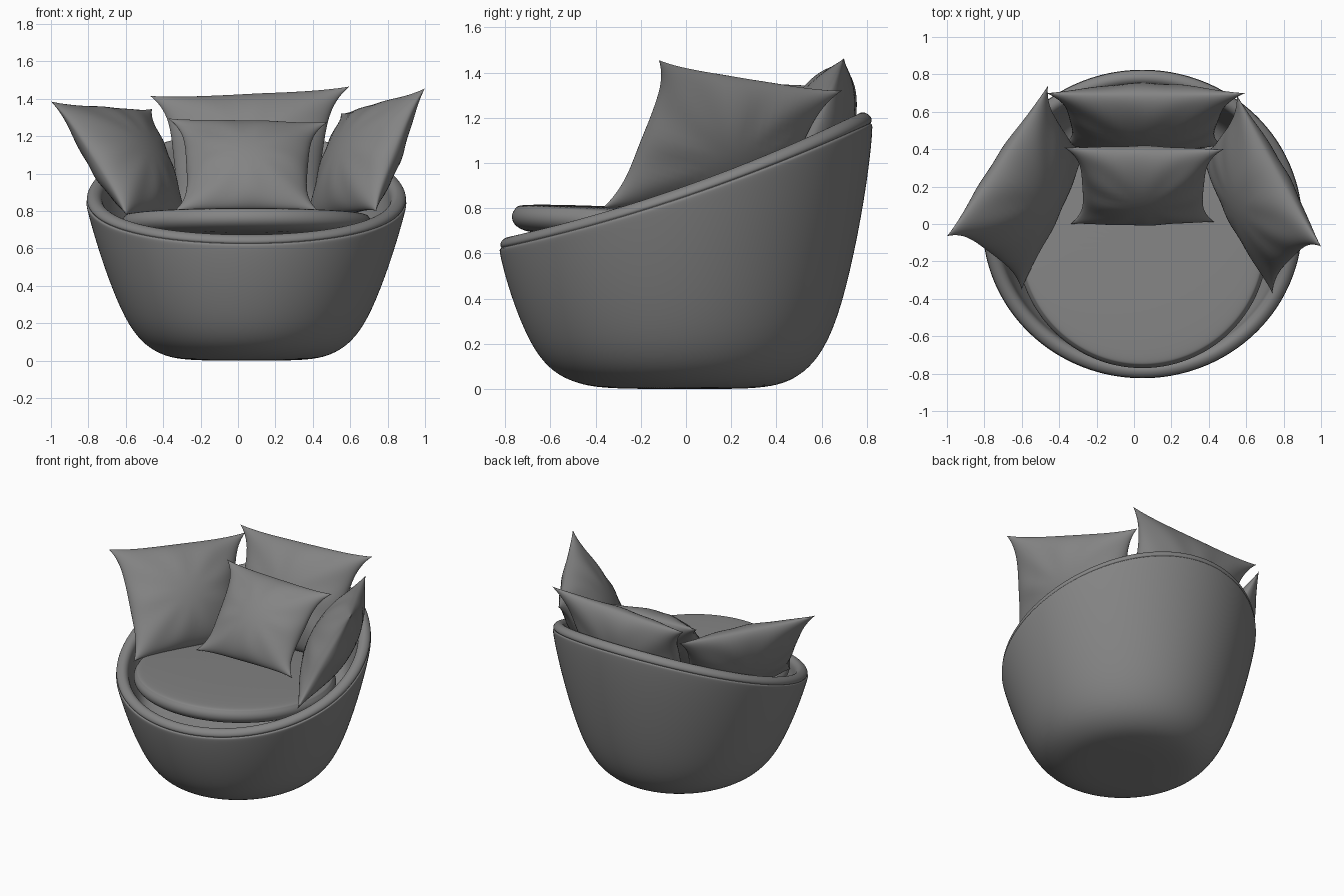
import bpy, bmesh, math
from mathutils import Vector

if "Cube" in bpy.data.objects:
    bpy.data.objects.remove(bpy.data.objects["Cube"])

mat = bpy.data.materials.new("grey fabric")
mat.diffuse_color = (0.23, 0.23, 0.23, 1)
mat.use_nodes = True
mat.node_tree.nodes["Principled BSDF"].inputs["Base Color"].default_value = mat.diffuse_color


def finish(name, bm, subsurf):
    bmesh.ops.recalc_face_normals(bm, faces=bm.faces[:])
    me = bpy.data.meshes.new(name)
    bm.to_mesh(me)
    bm.free()
    me.materials.append(mat)
    for p in me.polygons:
        p.use_smooth = True
    ob = bpy.data.objects.new(name, me)
    bpy.context.collection.objects.link(ob)
    if subsurf:
        m = ob.modifiers.new("smooth", 'SUBSURF')
        m.levels = m.render_levels = subsurf
    return ob


def lathe(name, rows, place, seg=48):
    """Rings from rows, each point placed by place(row, angle); both ends capped."""
    bm = bmesh.new()
    rings = [[bm.verts.new(place(r, 2 * math.pi * i / seg)) for i in range(seg)] for r in rows]
    for a, b in zip(rings, rings[1:]):
        for i in range(seg):
            j = (i + 1) % seg
            bm.faces.new((a[i], a[j], b[j], b[i]))
    bm.faces.new(rings[0][::-1])
    bm.faces.new(rings[-1])
    return finish(name, bm, 2)


# Tub shell: (fraction of rim height, z offset, radius), slanted rim
def tub_point(row, a):
    f, dz, r = row
    y = 0.79 * math.sin(a)
    rim = 0.897 + 0.35 * y + 0.079 * y * y
    sx = 0.945 + 0.092 * min(1, f)
    return (0.045 + r * sx * math.cos(a), r * math.sin(a), f * rim + dz)


tub = [(0, 0, 0.15), (0, 0.001, 0.28), (0.012, 0, 0.41), (0.045, 0, 0.50), (0.11, 0, 0.59),
       (0.25, 0, 0.675), (0.5, 0, 0.75), (0.73, 0, 0.80), (0.9, -0.02, 0.823),
       (1, -0.058, 0.828), (1, -0.050, 0.826), (1, -0.045, 0.816), (1, -0.040, 0.827),
       (1, -0.015, 0.822), (1, 0.003, 0.797), (1, 0.003, 0.772), (1, -0.015, 0.75),
       (1, -0.045, 0.742), (1, -0.11, 0.735), (0.72, 0, 0.70), (0.62, 0, 0.66), (0.6, 0, 0.5)]
lathe("tub_shell", tub, tub_point)


# Seat cushion: (z, radius), slightly tilted to the back
def seat_point(row, a):
    z, r = row
    y = r * math.sin(a)
    return (0.045 + r * math.cos(a), -0.1 + y, z - 0.05 * y)


seat = [(0.66, 0.2), (0.66, 0.55), (0.668, 0.62), (0.69, 0.66), (0.72, 0.675), (0.75, 0.67),
        (0.768, 0.655), (0.774, 0.652), (0.780, 0.640), (0.786, 0.60), (0.793, 0.45), (0.797, 0.2)]
lathe("seat_cushion", seat, seat_point)


# Throw pillow stretched between four corners, pinched sides and pointed ears
def pillow(name, tl, tr, bl, br, half, px, py, phase, n=32):
    tl, tr, bl, br = map(Vector, (tl, tr, bl, br))
    normal = (tr - tl + br - bl).cross(tl - bl + tr - br).normalized()
    bm = bmesh.new()
    for side in (1, -1):
        grid = []
        for j in range(n + 1):
            row = []
            for i in range(n + 1):
                # denser rows close to the seams
                u = math.sin((i / n - 0.5) * math.pi)
                v = math.sin((j / n - 0.5) * math.pi)
                s = (u * (1 - px * (1 - v ** 4)) + 1) / 2
                t = (v * (1 - py * (1 - u ** 4)) + 1) / 2
                p = bl.lerp(br, s).lerp(tl.lerp(tr, s), t)
                edge = max(0, (1 - u * u) * (1 - v * v))
                # soft creases radiating from the middle
                ang = math.atan2(v, u)
                rad = min(1, u * u + v * v)
                crease = 1 + 0.06 * rad * math.sin(9 * ang + phase + side)
                row.append(bm.verts.new(p + normal * side * half * edge ** 0.58 * crease))
            grid.append(row)
        for j in range(n):
            for i in range(n):
                bm.faces.new((grid[j][i], grid[j][i + 1], grid[j + 1][i + 1], grid[j + 1][i]))
    bmesh.ops.remove_doubles(bm, verts=bm.verts[:], dist=0.0001)
    return finish(name, bm, 0)


pillow("back_pillow", (-0.47, 0.70, 1.415), (0.595, 0.70, 1.465),
       (-0.38, 0.42, 0.74), (0.47, 0.42, 0.76), 0.16, 0.17, 0.05, 0.0)
pillow("front_pillow", (-0.375, 0.41, 1.295), (0.48, 0.40, 1.275),
       (-0.34, 0.0, 0.80), (0.43, 0.01, 0.80), 0.14, 0.20, 0.05, 1.3)
pillow("right_pillow", (0.55, 0.69, 1.32), (1.0, -0.12, 1.455),
       (0.35, 0.40, 0.74), (0.74, -0.37, 0.80), 0.15, 0.15, 0.06, 2.1)
pillow("left_pillow", (-1.0, -0.065, 1.385), (-0.46, 0.74, 1.345),
       (-0.60, -0.35, 0.78), (-0.26, 0.40, 0.74), 0.15, 0.14, 0.06, 3.7)
